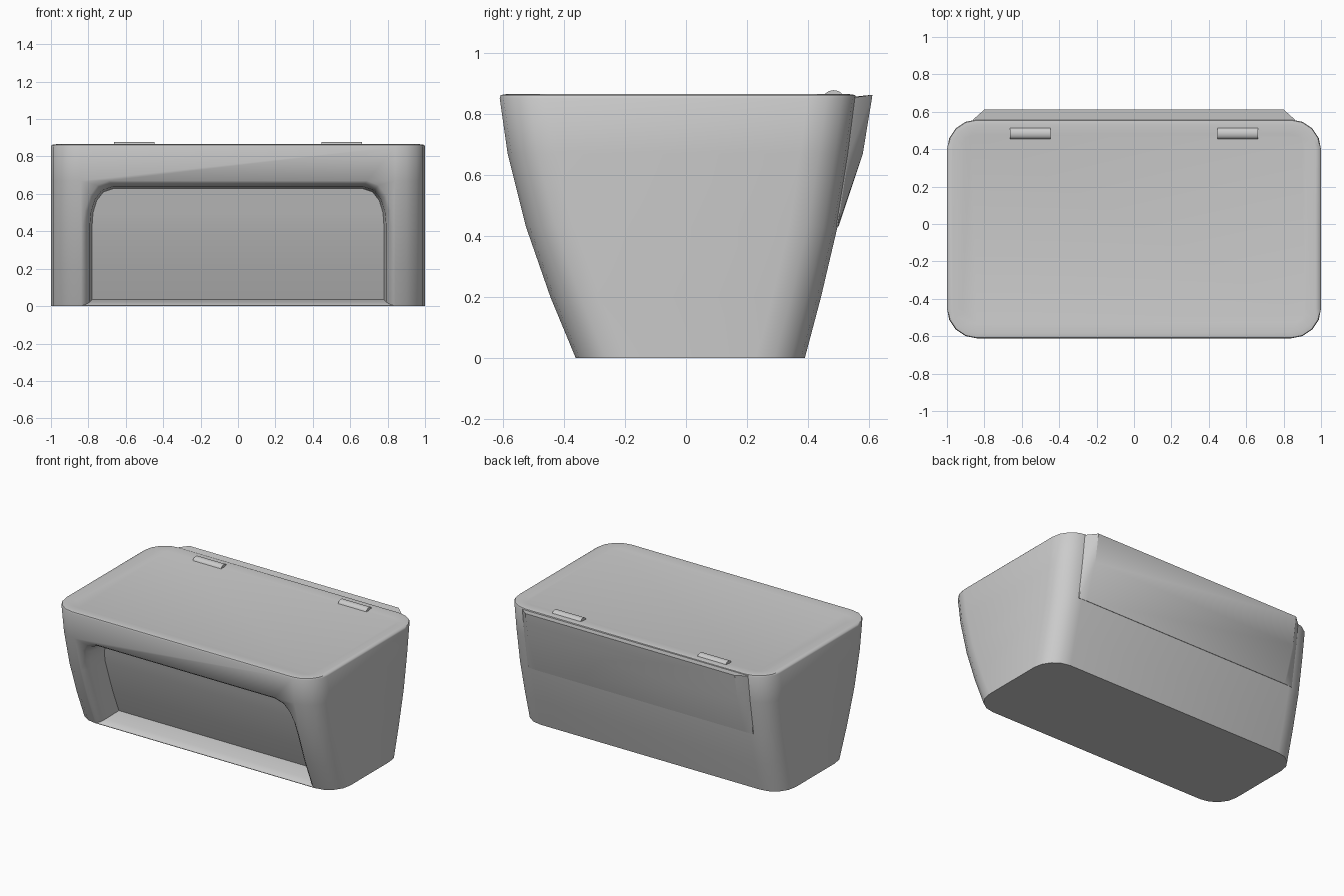
import bpy, bmesh, math

if "Cube" in bpy.data.objects:
    bpy.data.objects.remove(bpy.data.objects["Cube"], do_unlink=True)

grey = bpy.data.materials.new("plain grey")
grey.use_nodes = True
grey.diffuse_color = (0.6, 0.6, 0.6, 1)
grey.node_tree.nodes["Principled BSDF"].inputs["Base Color"].default_value = (0.6, 0.6, 0.6, 1)

# Side profile: height, front depth, back depth
LEVELS = [(0, -0.362, 0.39), (0.2, -0.445, 0.443), (0.43, -0.525, 0.497),
          (0.67, -0.585, 0.535), (0.865, -0.613, 0.56)]


def depth(z, side):
    """Front (side=1) or back (side=2) surface position at height z."""
    for a, b in zip(LEVELS, LEVELS[1:]):
        if z <= b[0] or b is LEVELS[-1]:
            return a[side] + (b[side] - a[side]) * (z - a[0]) / (b[0] - a[0])


def loft(name, rings, cap_rows=False):
    """Skin closed rings; caps are single faces, or rows of quads for paired outlines."""
    bm = bmesh.new()
    rows = [[bm.verts.new(p) for p in ring] for ring in rings]
    n = len(rows[0])
    for a, b in zip(rows, rows[1:]):
        for i in range(n):
            j = (i + 1) % n
            bm.faces.new((a[i], a[j], b[j], b[i]))
    for row in (rows[0], rows[-1]):
        if cap_rows:
            for i in range(n // 2 - 1):
                bm.faces.new((row[i], row[i + 1], row[n - 2 - i], row[n - 1 - i]))
        else:
            bm.faces.new(row)
    bmesh.ops.recalc_face_normals(bm, faces=bm.faces)
    mesh = bpy.data.meshes.new(name)
    bm.to_mesh(mesh)
    bm.free()
    mesh.materials.append(grey)
    ob = bpy.data.objects.new(name, mesh)
    bpy.context.collection.objects.link(ob)
    return ob


def smooth(ob, degrees):
    bpy.ops.object.select_all(action="DESELECT")
    ob.select_set(True)
    bpy.context.view_layer.objects.active = ob
    bpy.ops.object.shade_smooth_by_angle(angle=math.radians(degrees))


def rounded_ring(z, inset=0, radius=0.16, steps=4):
    """Rounded rectangle that follows the side profile at height z."""
    hx, y0, y1 = 1 - inset, depth(z, 1) + inset, depth(z, 2) - inset
    r = radius - inset
    ring = []
    for k, (sx, cy) in enumerate([(1, y1 - r), (-1, y1 - r), (-1, y0 + r), (1, y0 + r)]):
        for s in range(steps + 1):
            a = math.pi / 2 * (k + s / steps)
            ring.append((sx * (hx - r) + r * math.cos(a), cy + r * math.sin(a), z))
    return ring


# Tapered body with a soft rim around a slightly sunken top
rings = [rounded_ring(z) for z in (0, 0.2, 0.43, 0.67, 0.852)]
rings += [rounded_ring(z, i) for z, i in ((0.862, 0.005), (0.866, 0.03), (0.858, 0.08))]
body = loft("body", rings)

# Front recess: arch outline, flaring out at the lip
ARCH = [(0.78, 0.035), (0.78, 0.2), (0.78, 0.43), (0.775, 0.5),
        (0.755, 0.565), (0.72, 0.61), (0.66, 0.63)]


def recess_ring(offset, flare, floor):
    half = []
    for i, (x, z) in enumerate(ARCH):
        up = max(0, (z - 0.43) / 0.2)
        z = floor if i == 0 else z + flare * 0.8 * up
        half.append((x + flare * (1 - 0.4 * up), depth(z, 1) + offset, z))
    return half + [(-x, y, z) for x, y, z in reversed(half)]


cutter = loft("recess_cutter", [recess_ring(*r) for r in (
    (0.19, 0, 0.035), (0.06, 0.012, 0.022), (0.02, 0.027, 0.012),
    (0, 0.05, 0.004), (-0.06, 0.15, -0.02))], cap_rows=True)
cutter.hide_render = True
cut = body.modifiers.new("recess", "BOOLEAN")
cut.object = cutter
cut.solver = "EXACT"
bpy.context.view_layer.objects.active = body
bpy.ops.object.modifier_apply(modifier=cut.name)
bpy.data.objects.remove(cutter, do_unlink=True)
smooth(body, 55)

# Back panel that swells out of the body towards the top
panel_rings = []
for z, bulge, lift in ((0.43, 0.003, 0), (0.67, 0.045, 0), (0.855, 0.053, 0.008)):
    y = depth(z, 2)
    half = [(0.87, y - 0.02, z), (0.86, y, z), (0.8, y + bulge, z + lift)]
    panel_rings.append(half + [(-x, py, pz) for x, py, pz in reversed(half)])
panel = loft("back_panel", panel_rings)
smooth(panel, 30)

# Two low rounded hinges
for name, cx in (("left_hinge", 0.555), ("right_hinge", -0.555)):
    ends = []
    for x in (cx - 0.108, cx + 0.108):
        arc = [(x, 0.484 + 0.03 * math.cos(a), 0.858 + 0.02 * math.sin(a))
               for a in (math.pi * i / 6 for i in range(7))]
        ends.append(arc)
    smooth(loft(name, ends), 50)
